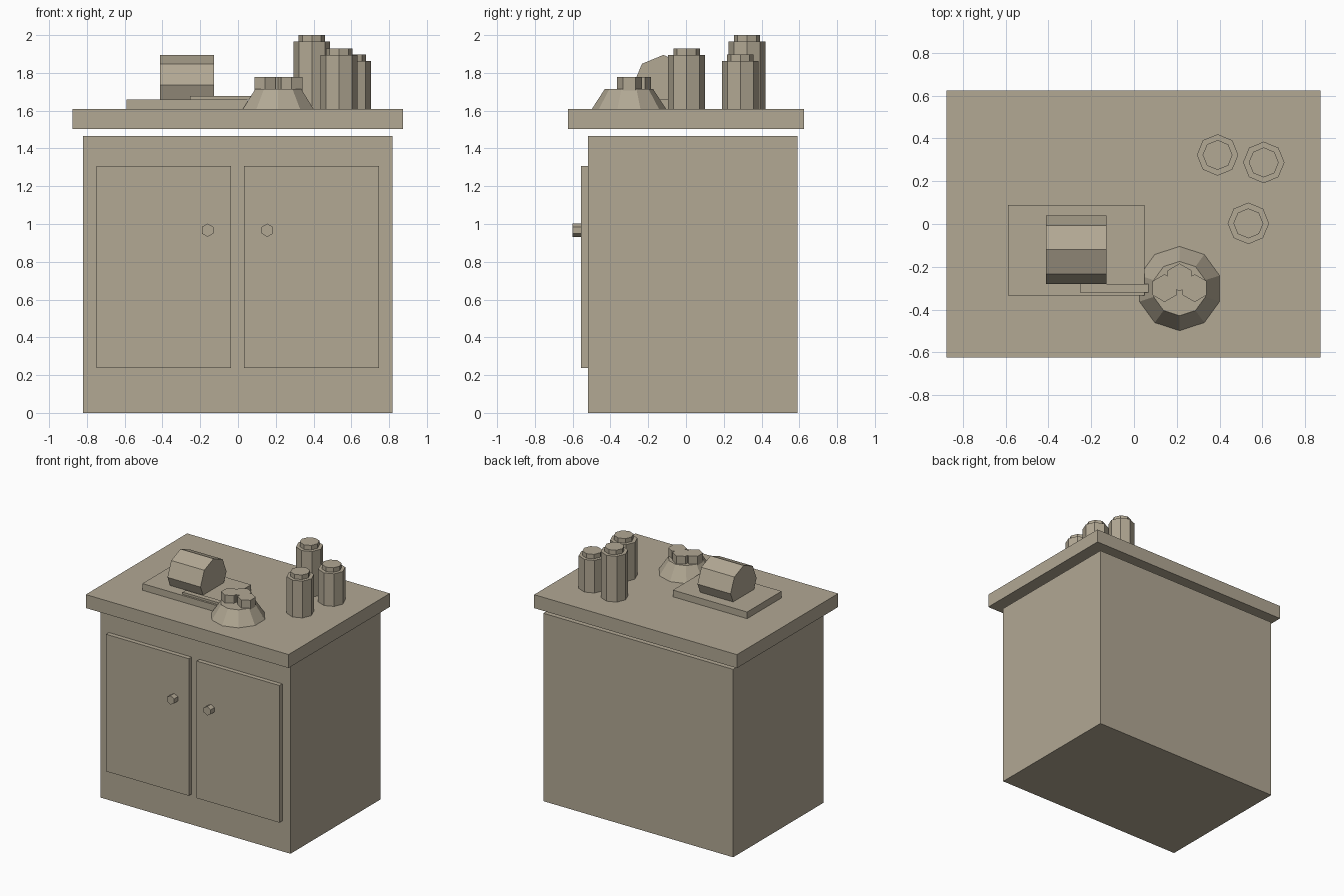
import bpy, math

if "Cube" in bpy.data.objects:
    bpy.data.objects.remove(bpy.data.objects["Cube"])

mat = bpy.data.materials.new("warm_taupe")
mat.diffuse_color = (0.445, 0.392, 0.296, 1)
mat.use_nodes = True
mat.node_tree.nodes["Principled BSDF"].inputs["Base Color"].default_value = mat.diffuse_color


def finish(name):
    ob = bpy.context.object
    ob.name = name
    ob.data.materials.append(mat)
    return ob


def box(name, x0, x1, y0, y1, z0, z1):
    bpy.ops.mesh.primitive_cube_add(
        size=1, location=((x0 + x1) / 2, (y0 + y1) / 2, (z0 + z1) / 2))
    ob = finish(name)
    ob.scale = (x1 - x0, y1 - y0, z1 - z0)
    return ob


def prism(name, sides, r1, r2, depth, loc, rot=(0, 0, 0)):
    bpy.ops.mesh.primitive_cone_add(
        vertices=sides, radius1=r1, radius2=r2, depth=depth,
        location=loc, rotation=rot)
    return finish(name)


def upright(name, sides, r1, r2, x, y, z0, z1):
    return prism(name, sides, r1, r2, z1 - z0, (x, y, (z0 + z1) / 2))


# Cabinet body and overhanging worktop (small gap between them)
TOP = 1.608
box("cabinet", -0.82, 0.817, -0.52, 0.59, 0, 1.465)
box("worktop", -0.876, 0.873, -0.624, 0.624, 1.503, TOP)

# Doors with hexagonal knobs
for side, x0, x1, kx in (("left", -0.75, -0.036, -0.161),
                         ("right", 0.032, 0.746, 0.155)):
    box(side + "_door", x0, x1, -0.555, -0.52, 0.237, 1.306)
    prism(side + "_knob", 6, 0.035, 0.035, 0.05, (kx, -0.576, 0.967),
          (math.radians(90), 0, 0))

# Cutting board, loaf and knife
box("cutting_board", -0.59, 0.05, -0.335, 0.09, TOP, 1.66)
prism("loaf", 8, 0.16, 0.16, 0.285, (-0.27, -0.12, 1.735),
      (0, math.radians(90), 0))
box("knife", -0.253, 0.07, -0.32, -0.28, 1.658, 1.677)

# Tapered bowl with three fruits
upright("bowl", 10, 0.197, 0.127, 0.213, -0.302, TOP, 1.716)
for i, (x, y) in enumerate(((0.143, -0.3), (0.284, -0.3), (0.213, -0.25))):
    upright("fruit_%d" % (i + 1), 6, 0.065, 0.065, x, y, 1.66, 1.777)

# Canisters with lids
for i, (x, y, z) in enumerate(((0.391, 0.323, 1.965),
                               (0.607, 0.288, 1.862),
                               (0.535, 0.003, 1.895))):
    upright("canister_%d" % (i + 1), 8, 0.097, 0.097, x, y, TOP, z)
    upright("canister_lid_%d" % (i + 1), 8, 0.07, 0.07, x, y, z, z + 0.035)
